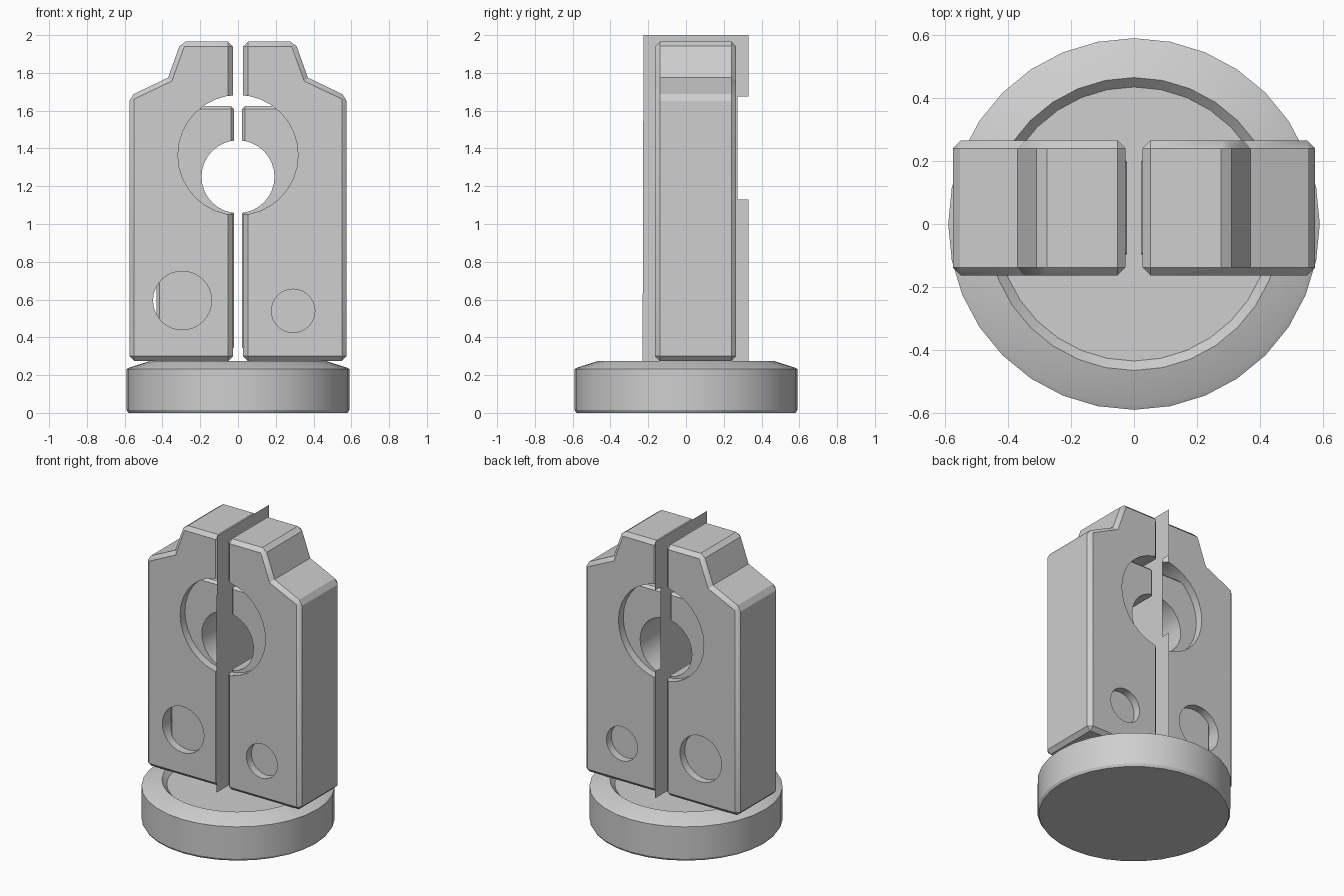
import bpy, bmesh, math

if "Cube" in bpy.data.objects:
    bpy.data.objects.remove(bpy.data.objects["Cube"])

grey = bpy.data.materials.new("plain grey")
grey.diffuse_color = (0.62, 0.62, 0.62, 1)
grey.use_nodes = True
grey.node_tree.nodes["Principled BSDF"].inputs["Base Color"].default_value = grey.diffuse_color


def add_object(name, bm):
    bmesh.ops.recalc_face_normals(bm, faces=bm.faces)
    me = bpy.data.meshes.new(name)
    bm.to_mesh(me)
    bm.free()
    me.materials.append(grey)
    ob = bpy.data.objects.new(name, me)
    bpy.context.collection.objects.link(ob)
    return ob


def prism(name, outline, y0, y1):
    """Extrude an (x, z) outline from y0 to y1."""
    bm = bmesh.new()
    front = [bm.verts.new((x, y0, z)) for x, z in outline]
    back = [bm.verts.new((x, y1, z)) for x, z in outline]
    n = len(outline)
    bm.faces.new(front)
    bm.faces.new(back)
    for i in range(n):
        j = (i + 1) % n
        bm.faces.new((front[i], front[j], back[j], back[i]))
    return add_object(name, bm)


def activate(ob):
    bpy.ops.object.select_all(action='DESELECT')
    ob.select_set(True)
    bpy.context.view_layer.objects.active = ob


def finish(ob, bevel, holes):
    """Chamfer the sharp corners, drill round holes along y, shade."""
    activate(ob)
    mod = ob.modifiers.new("chamfer", 'BEVEL')
    mod.width = bevel
    mod.segments = 1
    mod.limit_method = 'ANGLE'
    mod.angle_limit = math.radians(50)
    bpy.ops.object.modifier_apply(modifier=mod.name)
    for cx, cz, r in holes:
        ring = [(cx + r * math.cos(a), cz + r * math.sin(a))
                for a in (math.tau * i / 32 for i in range(32))]
        cutter = prism("hole_cutter", ring, -0.6, 0.6)
        cutter.hide_render = True
        activate(ob)
        mod = ob.modifiers.new("hole", 'BOOLEAN')
        mod.operation = 'DIFFERENCE'
        mod.solver = 'EXACT'
        mod.object = cutter
        bpy.ops.object.modifier_apply(modifier=mod.name)
        bpy.data.objects.remove(cutter)
    activate(ob)
    bpy.ops.object.shade_smooth_by_angle(angle=math.radians(30))


# Round base with a chamfered foot, sloping rim and shallow dished top
profile = [(0.58, 0), (0.59, 0.016), (0.59, 0.232), (0.575, 0.24),
           (0.465, 0.275), (0.435, 0.245)]
bm = bmesh.new()
rings = [[bm.verts.new((r * math.cos(math.tau * i / 32),
                        r * math.sin(math.tau * i / 32), z))
          for i in range(32)] for r, z in profile]
bm.faces.new(rings[0])
bm.faces.new(rings[-1])
for low, high in zip(rings, rings[1:]):
    for i in range(32):
        j = (i + 1) % 32
        bm.faces.new((low[i], low[j], high[j], high[i]))
base = add_object("round_base", bm)
activate(base)
bpy.ops.object.shade_smooth_by_angle(angle=math.radians(14))

# Two mirrored halves, each an outer shell around a thinner core
shell_outline = [(0.027, 0.275), (0.575, 0.275), (0.575, 1.677),
                 (0.37, 1.775), (0.302, 1.965), (0.027, 1.965)]
core_outline = [(0.022, 0.33), (0.432, 0.33), (0.432, 1.625), (0.022, 1.625)]
for side, s, small_hole in (("left", -1, (-0.295, 0.595, 0.155)),
                            ("right", 1, (0.292, 0.54, 0.115))):
    shell = prism(side + "_shell", [(s * x, z) for x, z in shell_outline],
                  -0.163, 0.265)
    finish(shell, 0.025, [(0, 1.365, 0.318), small_hole])
    core = prism(side + "_core", [(s * x, z) for x, z in core_outline],
                 -0.11, 0.213)
    finish(core, 0.016, [(0, 1.25, 0.193)])

# Thin dividing sheet between the halves, notched at the back
bm = bmesh.new()
sheet = [(-0.23, 0.275), (0.33, 0.275), (0.33, 1.13), (0.272, 1.13),
         (0.272, 1.675), (0.33, 1.675), (0.33, 2.0), (-0.225, 2.0)]
bm.faces.new([bm.verts.new((0, y, z)) for y, z in sheet])
add_object("dividing_sheet", bm)
